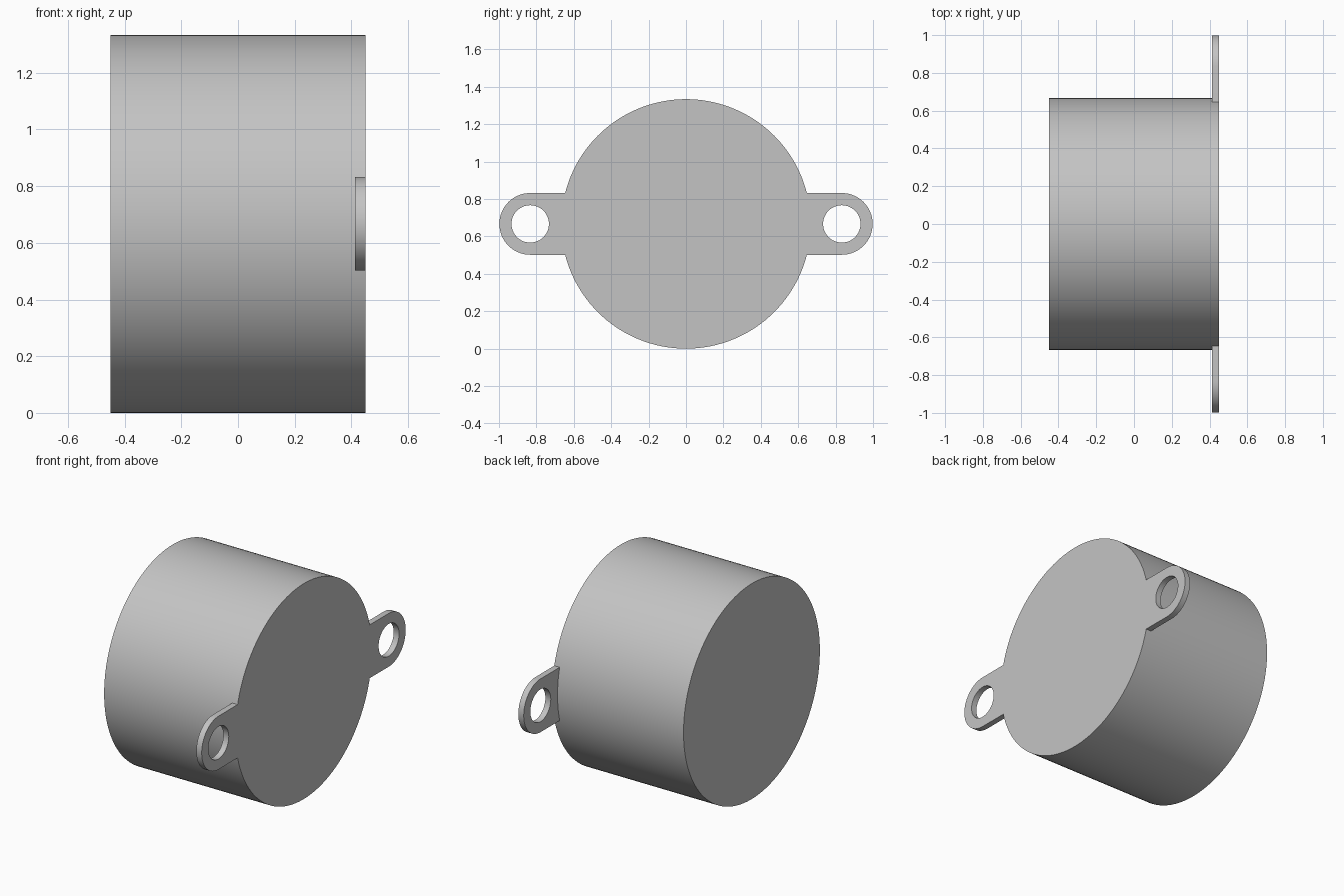
import bpy, bmesh, math
from mathutils import Matrix

if "Cube" in bpy.data.objects:
    bpy.data.objects.remove(bpy.data.objects["Cube"])

R, HALF = 0.667, 0.45            # drum radius and half length
EAR_Y, EAR_R, HOLE_R = 0.833, 0.165, 0.10
EAR_T = 0.037                    # lug thickness
CZ = R                           # axis height

grey = bpy.data.materials.new("light grey")
grey.diffuse_color = (0.55, 0.55, 0.55, 1)
grey.use_nodes = True
grey.node_tree.nodes["Principled BSDF"].inputs["Base Color"].default_value = grey.diffuse_color


def finish(bm, name):
    bmesh.ops.recalc_face_normals(bm, faces=bm.faces)
    mesh = bpy.data.meshes.new(name)
    bm.to_mesh(mesh)
    bm.free()
    mesh.materials.append(grey)
    obj = bpy.data.objects.new(name, mesh)
    bpy.context.collection.objects.link(obj)
    bpy.context.view_layer.objects.active = obj
    obj.select_set(True)
    bpy.ops.object.shade_smooth_by_angle(angle=math.radians(30))
    obj.select_set(False)


def arc(cy, r, a0, a1, n):
    return [(cy + r * math.cos(a0 + (a1 - a0) * i / n),
             r * math.sin(a0 + (a1 - a0) * i / n)) for i in range(n + 1)]


# Solid drum lying along x
bm = bmesh.new()
bmesh.ops.create_cone(bm, cap_ends=True, segments=128, radius1=R, radius2=R,
                      depth=2 * HALF,
                      matrix=Matrix.Translation((0, 0, CZ)) @ Matrix.Rotation(math.pi / 2, 4, 'Y'))
finish(bm, "drum")

# Mounting lugs: rounded tabs with a hole, inner edge following the drum
inner = R - 0.001
half_angle = math.asin(EAR_R / inner)
outline = (arc(EAR_Y, EAR_R, -math.pi / 2, math.pi / 2, 32)
           + arc(0, inner, half_angle, -half_angle, 12))
hole = arc(EAR_Y, HOLE_R, 0, 2 * math.pi, 48)[:-1]
for side, name in ((-1, "front_lug"), (1, "back_lug")):
    bm = bmesh.new()
    edges = []
    for loop in (outline, hole):
        vs = [bm.verts.new((HALF - EAR_T, side * y, CZ + z)) for y, z in loop]
        edges += [bm.edges.new((vs[i - 1], vs[i])) for i in range(len(vs))]
    bmesh.ops.triangle_fill(bm, use_beauty=True, use_dissolve=False, edges=edges)
    geom = bmesh.ops.extrude_face_region(bm, geom=bm.faces[:], use_keep_orig=True)["geom"]
    bmesh.ops.translate(bm, vec=(EAR_T, 0, 0),
                        verts=[g for g in geom if isinstance(g, bmesh.types.BMVert)])
    finish(bm, name)
